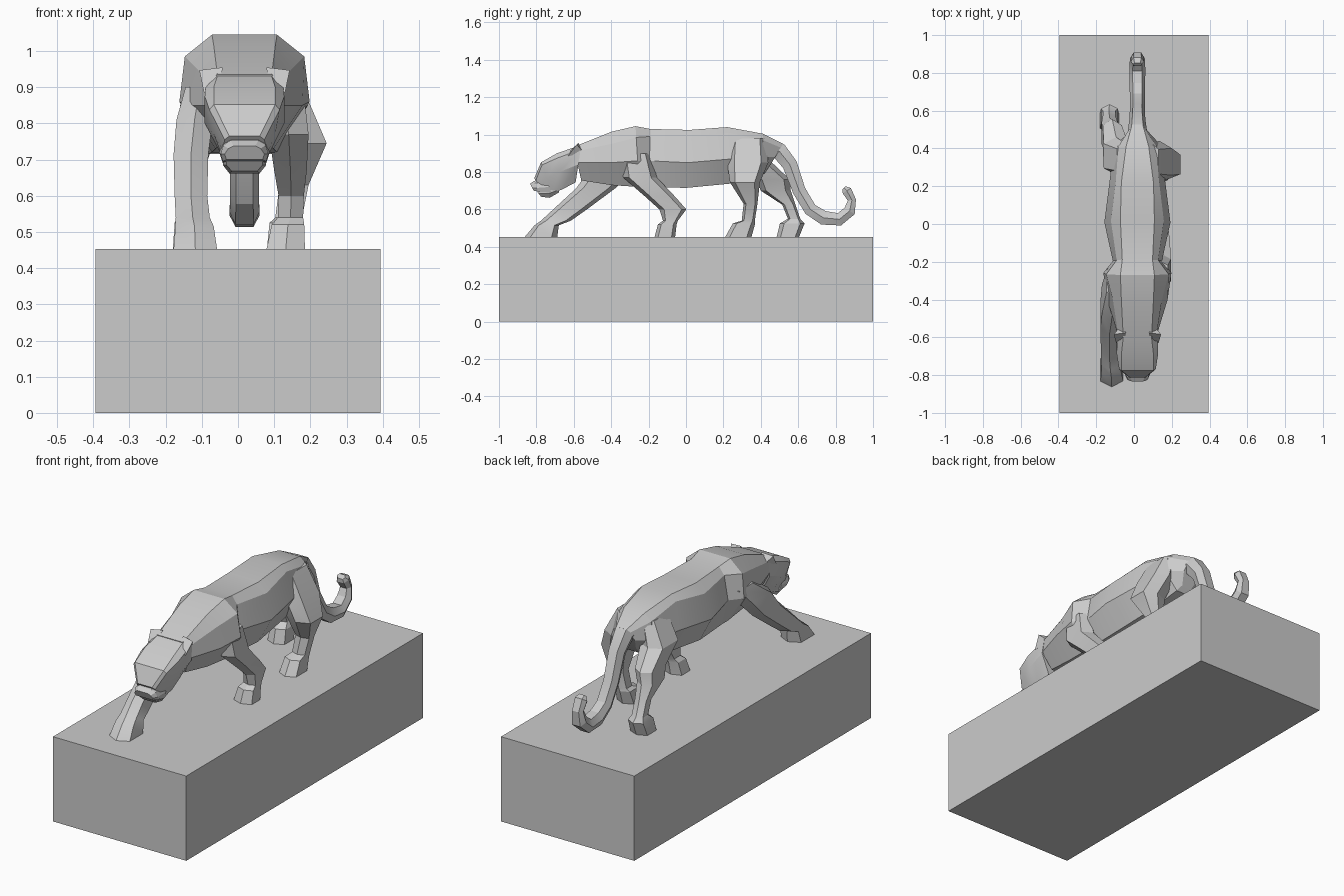
import bpy, bmesh, math
from mathutils import Vector

if "Cube" in bpy.data.objects:
    bpy.data.objects.remove(bpy.data.objects["Cube"], do_unlink=True)

CX = 0.018      # centre line of the animal
TOP = 0.453     # top of the plinth


def make_material(name, color):
    m = bpy.data.materials.new(name)
    m.use_nodes = True
    m.diffuse_color = color
    m.node_tree.nodes["Principled BSDF"].inputs["Base Color"].default_value = color
    return m


stone = make_material("pale_grey_stone", (0.6, 0.6, 0.6, 1))


def finish(name, bm, smooth=True):
    bmesh.ops.recalc_face_normals(bm, faces=bm.faces[:])
    me = bpy.data.meshes.new(name)
    bm.to_mesh(me)
    bm.free()
    me.materials.append(stone)
    ob = bpy.data.objects.new(name, me)
    bpy.context.collection.objects.link(ob)
    if smooth:
        bpy.ops.object.select_all(action='DESELECT')
        ob.select_set(True)
        bpy.context.view_layer.objects.active = ob
        bpy.ops.object.shade_smooth_by_angle(angle=math.radians(20))
    return ob


def loft(name, rings):
    """Skin a row of equal-sized rings and cap both ends."""
    bm = bmesh.new()
    rows = [[bm.verts.new(p) for p in r] for r in rings]
    n = len(rows[0])
    for a, b in zip(rows, rows[1:]):
        for i in range(n):
            j = (i + 1) % n
            bm.faces.new((a[i], a[j], b[j], b[i]))
    bm.faces.new(rows[0])
    bm.faces.new(rows[-1])
    return finish(name, bm)


def body_ring(yt, yb, zs, ws):
    """Eight-sided section, leaning from yt at the top to yb at the bottom."""
    pts = []
    for z, w in zip(zs, ws):
        t = (zs[0] - z) / (zs[0] - zs[-1])
        pts.append((w, yt + (yb - yt) * t, z))
    return [(CX + x, y, z) for x, y, z in pts] + \
           [(CX - x, y, z) for x, y, z in reversed(pts)]


def leg(name, sections):
    """Six-sided horizontal sections: x, y, z, half width, half length."""
    shape = ((0, -1), (1, -.65), (1, .65), (0, 1), (-1, .65), (-1, -.65))
    loft(name, [[(x + a * hx, y + b * hy, z) for a, b in shape]
                for x, y, z, hx, hy in sections])


# Plinth
bm = bmesh.new()
bmesh.ops.create_cube(bm, size=1)
for v in bm.verts:
    v.co = (v.co.x * 0.788, v.co.y * 2, (v.co.z + 0.5) * TOP)
finish("plinth", bm, smooth=False)

# Torso, rump to neck
loft("torso", [body_ring(*r) for r in (
    (.52, .44, (.95, .93, .88, .82), (.03, .04, .05, .03)),
    (.41, .42, (1.005, .97, .88, .79), (.06, .10, .125, .05)),
    (.22, .26, (1.04, 1.01, .87, .74), (.085, .115, .145, .08)),
    (.02, .00, (1.025, .98, .85, .715), (.09, .14, .175, .10)),
    (-.19, -.20, (1.03, .99, .86, .72), (.08, .11, .13, .09)),
    (-.27, -.25, (1.045, .985, .86, .72), (.09, .165, .18, .09)),
    (-.40, -.40, (1.015, .95, .85, .73), (.085, .13, .16, .08)),
    (-.60, -.56, (.935, .91, .85, .755), (.075, .10, .105, .06)),
)])

# Head, skull to face
loft("head", [body_ring(*r) for r in (
    (-.56, -.59, (.945, .92, .84, .745), (.07, .105, .11, .055)),
    (-.69, -.665, (.90, .875, .80, .705), (.085, .11, .11, .06)),
    (-.775, -.71, (.852, .838, .77, .69), (.085, .097, .085, .055)),
    (-.812, -.74, (.765, .755, .725, .685), (.042, .055, .06, .05)),
)])

# Muzzle and lower jaw
loft("muzzle", [body_ring(*r) for r in (
    (-.75, -.72, (.765, .75, .72, .69), (.04, .06, .07, .06)),
    (-.812, -.79, (.752, .74, .715, .695), (.038, .058, .066, .06)),
    (-.833, -.815, (.738, .73, .715, .70), (.03, .045, .055, .05)),
)])
loft("lower_jaw", [body_ring(*r) for r in (
    (-.68, -.68, (.73, .715, .705, .69), (.04, .06, .06, .045)),
    (-.735, -.73, (.71, .70, .685, .662), (.04, .06, .06, .042)),
    (-.80, -.775, (.70, .695, .685, .668), (.03, .05, .05, .035)),
)])

# Ears: small wedges at the back of the skull
for side, label in ((1, "left"), (-1, "right")):
    bm = bmesh.new()
    pts = ((.125, -.585, .947), (.06, -.575, .955), (.112, -.63, .885),
           (.07, -.63, .90), (.09, -.54, .90))
    v = [bm.verts.new((CX + side * x, y, z)) for x, y, z in pts]
    for f in ((0, 1, 3, 2), (0, 1, 4), (1, 3, 4), (3, 2, 4), (2, 0, 4)):
        bm.faces.new([v[i] for i in f])
    finish(label + "_ear", bm)

# Legs in a walking pose
leg("right_front_leg", (
    (-.105, -.30, .90, .04, .09), (-.12, -.40, .81, .05, .12),
    (-.13, -.48, .715, .048, .105), (-.13, -.62, .60, .045, .09),
    (-.125, -.695, .54, .047, .08), (-.12, -.745, .515, .053, .065),
    (-.118, -.775, TOP, .06, .087)))
leg("left_front_leg", (
    (.12, -.27, .90, .06, .08), (.14, -.245, .77, .055, .09),
    (.145, -.14, .67, .045, .08), (.147, -.07, .60, .035, .072),
    (.145, -.083, .54, .035, .04), (.138, -.10, .52, .045, .05),
    (.132, -.113, TOP, .053, .055)))
leg("left_hind_leg", (
    (.09, .33, .98, .04, .10), (.135, .33, .85, .065, .11),
    (.175, .315, .745, .07, .08), (.155, .345, .63, .04, .037),
    (.14, .333, .54, .037, .035), (.132, .31, .525, .045, .06),
    (.13, .28, TOP, .05, .07)))
leg("right_hind_leg", (
    (-.05, .34, .97, .04, .09), (-.095, .36, .85, .065, .10),
    (-.115, .465, .76, .05, .09), (-.128, .48, .70, .045, .08),
    (-.132, .55, .625, .033, .035), (-.132, .578, .55, .033, .033),
    (-.13, .568, .525, .045, .066), (-.13, .545, TOP, .05, .06)))

# Tail: y, z, half width, half thickness along the curve
path = ((.40, .95, .06, .05), (.50, .91, .05, .045), (.555, .84, .042, .04),
        (.605, .70, .04, .035), (.665, .60, .04, .035), (.735, .555, .041, .038),
        (.82, .547, .042, .034), (.875, .592, .04, .032), (.887, .65, .032, .022),
        (.86, .70, .035, .026), (.845, .715, .025, .012))
rings = []
for i, (y, z, w, t) in enumerate(path):
    a, b = path[max(i - 1, 0)], path[min(i + 1, len(path) - 1)]
    d = Vector((0, b[0] - a[0], b[1] - a[1])).normalized()
    n = Vector((0, -d.z, d.y))
    c = Vector((CX, y, z))
    rings.append([c + Vector((w * p, 0, 0)) + n * t * q for p, q in
                  ((.6, 1), (1, 0), (.6, -1), (-.6, -1), (-1, 0), (-.6, 1))])
loft("tail", rings)
